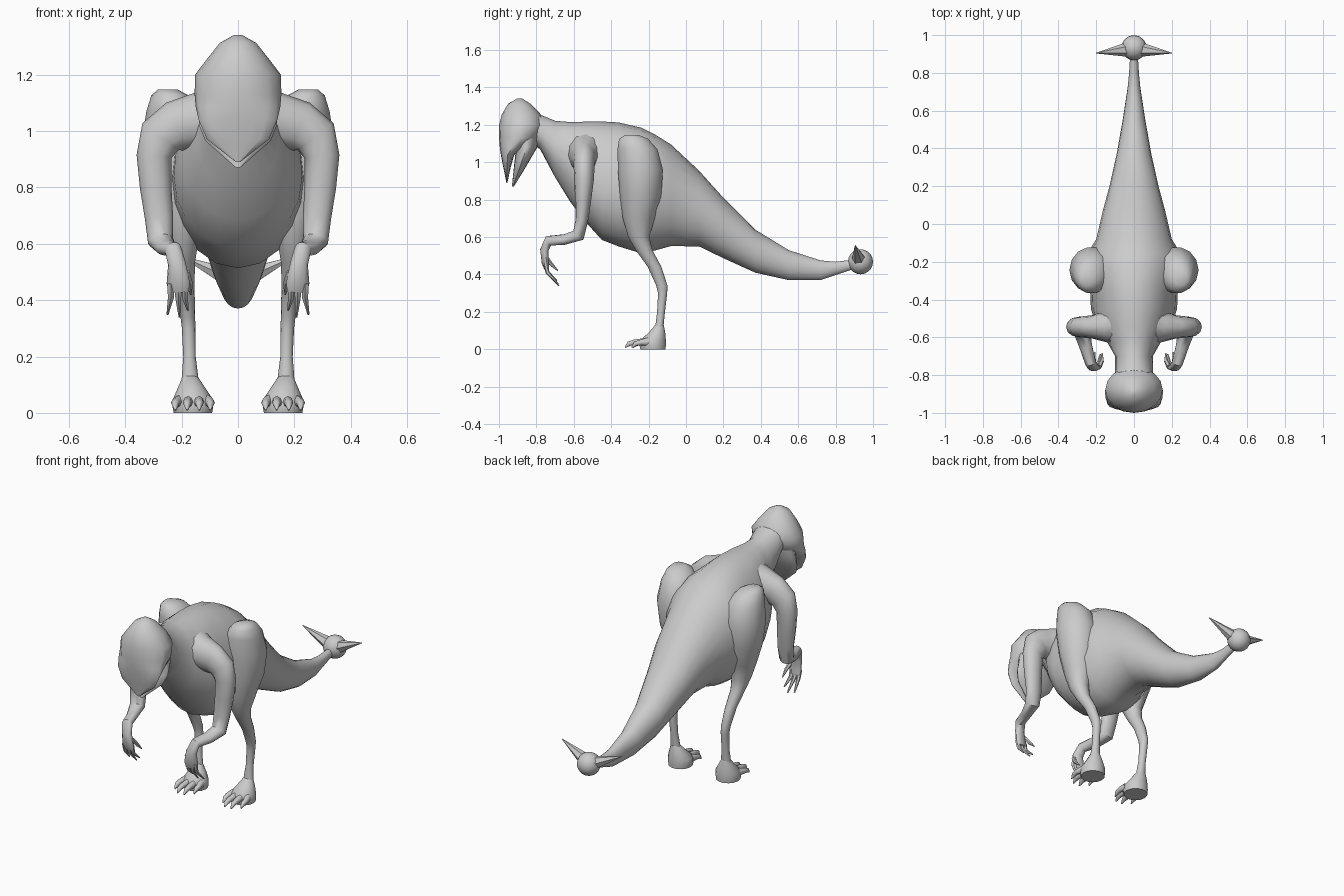
import bpy, bmesh, math
from mathutils import Vector

skin = bpy.data.materials.new("grey_skin")
skin.diffuse_color = (0.6, 0.6, 0.6, 1)


def finish(name, bm, angle=50):
    bmesh.ops.recalc_face_normals(bm, faces=bm.faces)
    me = bpy.data.meshes.new(name)
    bm.to_mesh(me)
    bm.free()
    me.materials.append(skin)
    ob = bpy.data.objects.new(name, me)
    bpy.context.collection.objects.link(ob)
    bpy.ops.object.select_all(action='DESELECT')
    ob.select_set(True)
    bpy.context.view_layer.objects.active = ob
    bpy.ops.object.shade_smooth_by_angle(angle=math.radians(angle))
    return ob


def skin_rings(name, rings, angle=50):
    """Bridge rings of points into a closed skin."""
    bm = bmesh.new()
    vs = [[bm.verts.new(p) for p in r] for r in rings]
    n = len(vs[0])
    for a, b in zip(vs, vs[1:]):
        for i in range(n):
            j = (i + 1) % n
            bm.faces.new((a[i], a[j], b[j], b[i]))
    bm.faces.new(vs[0])
    bm.faces.new(vs[-1])
    return finish(name, bm, angle)


def circle(n):
    return [(math.cos(2 * math.pi * i / n), math.sin(2 * math.pi * i / n)) for i in range(n)]


def stack(name, rows, s=1, n=14):
    """Horizontal rings: z, centre x, front y, back y, half width."""
    return skin_rings(name, [[(s * (x + w * c), (f + b) / 2 + (b - f) / 2 * d, z)
                              for c, d in circle(n)] for z, x, f, b, w in rows])


def tube(name, rows, s=1, n=12, start=(0, 1, 0)):
    """Rings along a path: x, y, z, radius across the start axis, other radius."""
    pts = [Vector(r[:3]) for r in rows]
    u, rings = Vector(start), []
    for i, r in enumerate(rows):
        t = (pts[min(i + 1, len(pts) - 1)] - pts[max(i - 1, 0)]).normalized()
        u = (u - t * u.dot(t)).normalized()
        v = t.cross(u)
        ring = [pts[i] + u * r[3] * c + v * r[4] * d for c, d in circle(n)]
        rings.append([(s * p.x, p.y, p.z) for p in ring])
    return skin_rings(name, rings)


# Neck, trunk and tail: y, top, bottom, half width, height of widest point
trunk = [(-.86, 1.29, 1.12, .09, 1.2), (-.78, 1.255, 1.07, .1, 1.16),
         (-.70, 1.222, .92, .1, 1.07), (-.62, 1.215, .79, .145, .98),
         (-.54, 1.217, .685, .2, .9), (-.45, 1.218, .585, .228, .84),
         (-.36, 1.213, .55, .232, .83), (-.24, 1.185, .513, .25, .86),
         (-.16, 1.145, .53, .25, .85), (-.08, 1.095, .552, .2, .83),
         (.07, .955, .55, .165, .76), (.20, .81, .487, .13, .66),
         (.37, .64, .41, .092, .53), (.55, .53, .37, .06, .45),
         (.72, .475, .37, .034, .425), (.80, .468, .397, .026, .435), (.90, .48, .43, .02, .455)]
skin_rings("body_and_tail", [[(w * c, y, m + d * (t - m if d > 0 else m - b))
                              for c, d in circle(20)] for y, t, b, w, m in trunk])

# Skull with upper beak, and lower jaw
stack("head", [(1.34, 0, -.905, -.875, .015), (1.312, 0, -.952, -.83, .065),
               (1.255, 0, -.985, -.775, .11), (1.20, 0, -.999, -.755, .152),
               (1.13, 0, -1.0, -.775, .154), (1.085, 0, -.996, -.85, .15),
               (1.04, 0, -.99, -.918, .14), (.97, 0, -.976, -.938, .11),
               (.89, 0, -.96, -.955, .008)], n=16)
stack("lower_jaw", [(1.14, 0, -.93, -.775, .13), (1.08, 0, -.908, -.795, .138),
                    (1.02, 0, -.915, -.83, .138), (.965, 0, -.921, -.862, .116),
                    (.87, 0, -.931, -.92, .008)], n=16)

# Tail ball
bm = bmesh.new()
bmesh.ops.create_uvsphere(bm, u_segments=14, v_segments=10, radius=.067)
bmesh.ops.translate(bm, verts=bm.verts, vec=(0, .933, .468))
finish("tail_ball", bm)

for s, side in ((1, "left"), (-1, "right")):
    tube(side + "_tail_spike", [(.02, .925, .475, .042, .04), (.2, .905, .555, .002, .002)], s, 6)

    # Shoulder, arm and palm
    tube(side + "_arm", [(.06, -.53, 1.05, .12, .12), (.14, -.545, 1.035, .085, .1),
                         (.22, -.545, 1.015, .062, .092), (.275, -.545, .98, .056, .08),
                         (.298, -.545, .91, .053, .062), (.292, -.55, .8, .043, .056),
                         (.28, -.557, .69, .034, .05), (.275, -.575, .61, .036, .045),
                         (.255, -.65, .587, .027, .036), (.23, -.735, .58, .028, .03),
                         (.217, -.758, .53, .022, .032), (.212, -.752, .46, .018, .042),
                         (.21, -.745, .43, .012, .036)], s)
    for i, (x0, x1, y, z) in enumerate([(.238, .25, -.685, .35), (.212, .207, -.68, .34),
                                        (.188, .178, -.69, .365)]):
        tube(f"{side}_finger_{i + 1}", [(x0, -.752, .46, .012, .015), (x0, -.74, .41, .011, .012),
                                        (x1, y, z, .004, .004)], s, 6)
    tube(side + "_thumb", [(.185, -.755, .5, .012, .014), (.17, -.725, .46, .011, .011),
                           (.168, -.685, .42, .003, .003)], s, 6)

    # Thigh, shin and ankle
    stack(side + "_leg", [(1.147, .25, -.325, -.255, .035), (1.125, .24, -.36, -.2, .068),
                          (1.07, .225, -.369, -.15, .1), (.96, .22, -.367, -.12, .122),
                          (.82, .21, -.356, -.13, .115), (.7, .2, -.34, -.165, .085),
                          (.6, .197, -.31, -.195, .055), (.53, .193, -.27, -.178, .04),
                          (.44, .185, -.205, -.13, .031), (.34, .178, -.16, -.098, .026),
                          (.3, .175, -.15, -.1, .024), (.2, .172, -.155, -.112, .022),
                          (.12, .17, -.165, -.12, .03)], s)
    # Foot and toes
    stack(side + "_foot", [(.13, .17, -.165, -.118, .026), (.09, .165, -.2, -.11, .048),
                           (.05, .16, -.245, -.106, .07), (.02, .16, -.25, -.106, .072),
                           (0, .16, -.245, -.108, .068)], s)
    for i, (x0, x1, y) in enumerate([(.108, .098, -.285), (.14, .137, -.325),
                                     (.175, .18, -.325), (.207, .222, -.29)]):
        tube(f"{side}_toe_{i + 1}", [(x0, -.2, .04, .02, .024), (x1, y + .045, .036, .016, .015),
                                     (x1, y + .02, .03, .013, .013), (x1, y, .01, .003, .004)],
             s, 8, (1, 0, 0))
